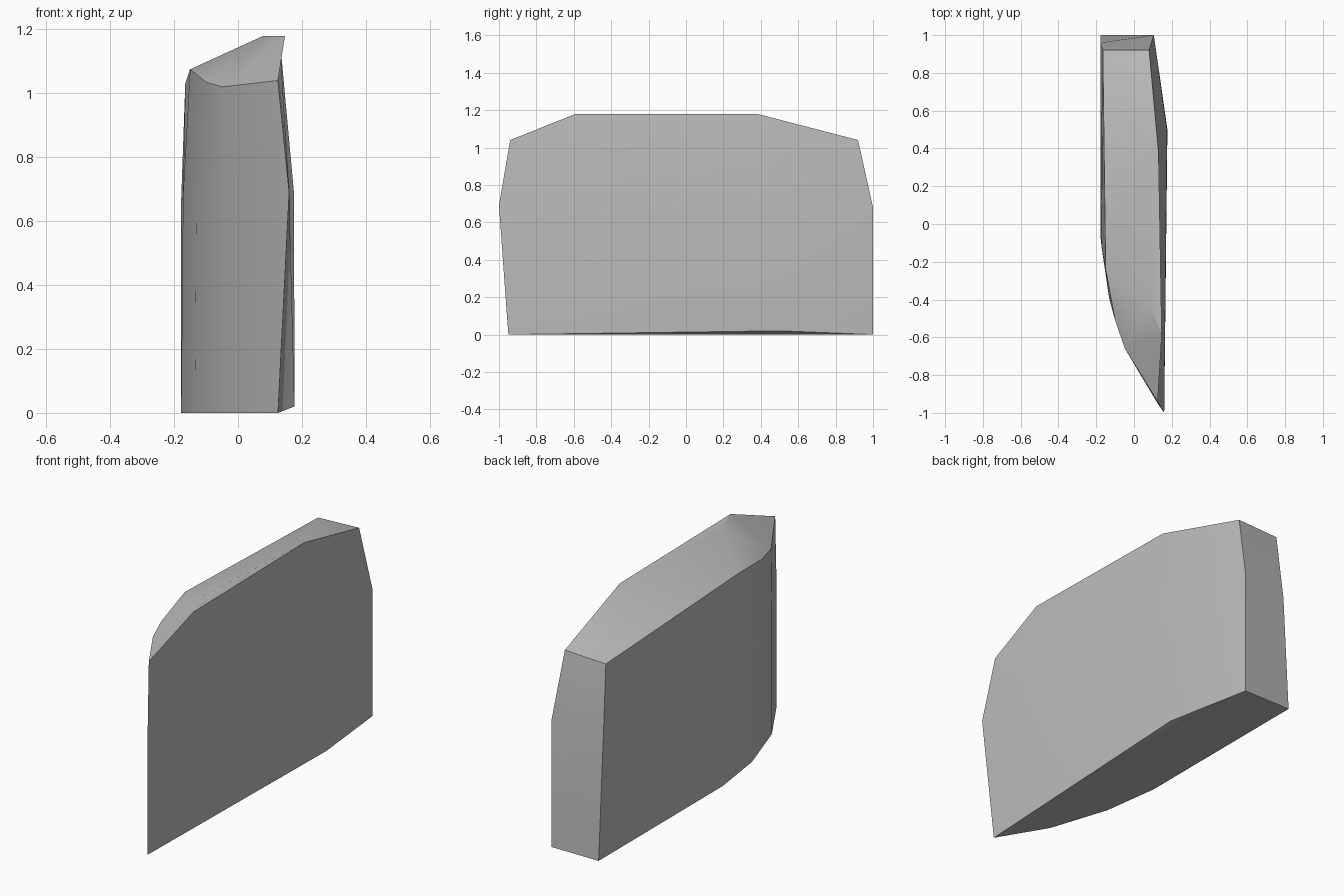
import bpy, bmesh, math

cube = bpy.data.objects.get("Cube")
if cube:
    bpy.data.objects.remove(cube, do_unlink=True)

# One flat grey
grey = bpy.data.materials.new("plain_grey")
grey.use_nodes = True
color = (0.5, 0.5, 0.5, 1)
grey.diffuse_color = color
grey.node_tree.nodes["Principled BSDF"].inputs["Base Color"].default_value = color

bm = bmesh.new()


def ring(points):
    return [bm.verts.new(p) for p in points]


# Plan outlines, from the front tip along the curved side to the back,
# then along the flat side: tip, curve, curve, curve, back, back, flat bulge
base = ring([(.125, -.95, 0), (-.03, -.69, 0), (-.135, -.37, 0), (-.178, -.06, 0),
             (-.178, 1, 0), (.105, 1, 0), (.177, .5, .02)])
middle = ring([(.16, -1, .69), (-.03, -.69, .68), (-.13, -.4, .68), (-.172, -.12, .68),
               (-.178, .96, .66), (.105, 1, .68), (.175, .5, .69)])
rim = ring([(.125, -.94, 1.04), (-.05, -.655, 1.02), (-.10, -.51, 1.035), (-.15, -.24, 1.075),
            (-.165, .92, 1.03), (.08, .92, 1.04), (.13, .38, 1.18)])
shoulder, crest = ring([(.147, -.59, 1.18), (.08, -.41, 1.18)])
tip, bend1, bend2, bend3, back_a, back_b, ridge = rim

# Side walls
n = len(base)
for lower, upper in ((base, middle), (middle, rim)):
    for i in range(n):
        j = (i + 1) % n
        wall = [lower[i], lower[j], upper[j], upper[i]]
        if upper is rim and j == 0:
            wall.insert(3, shoulder)
            wall = [lower[i], lower[j], tip, shoulder, ridge]
        bm.faces.new(wall)

# Sloping top and underside
for face in ((bend3, crest, ridge), (back_a, bend3, ridge), (back_a, ridge, back_b),
             (crest, shoulder, ridge), (bend3, bend2, crest), (bend2, bend1, crest),
             (bend1, shoulder, crest), (bend1, tip, shoulder)):
    bm.faces.new(face)
bm.faces.new(base[:6])
bm.faces.new((base[0], base[5], base[6]))
bmesh.ops.recalc_face_normals(bm, faces=bm.faces)

mesh = bpy.data.meshes.new("curved_panel_block")
bm.to_mesh(mesh)
bm.free()
mesh.materials.append(grey)
block = bpy.data.objects.new("curved_panel_block", mesh)
bpy.context.collection.objects.link(block)
bpy.context.view_layer.objects.active = block
block.select_set(True)
bpy.ops.object.shade_smooth_by_angle(angle=math.radians(30))
